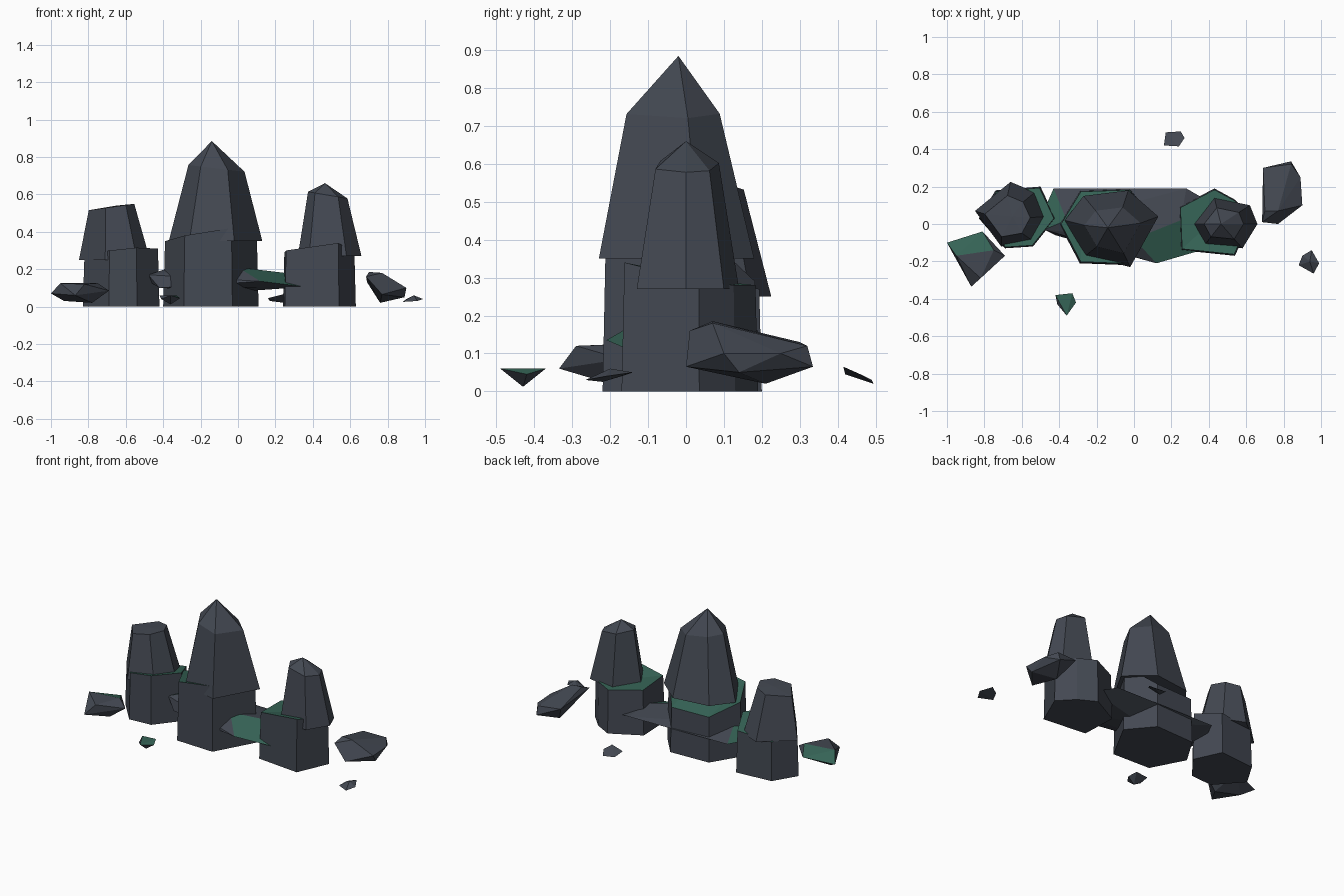
import bpy
import bmesh
from math import radians
from mathutils import Vector

default_cube = bpy.data.objects.get("Cube")
if default_cube:
    bpy.data.objects.remove(default_cube, do_unlink=True)


def make_material(name, colour):
    material = bpy.data.materials.new(name)
    material.use_nodes = True
    material.diffuse_color = (*colour, 1)
    shader = material.node_tree.nodes["Principled BSDF"]
    shader.inputs["Base Color"].default_value = (*colour, 1)
    return material


STONE = make_material("slate_stone", (0.056, 0.065, 0.084))
MOSS = make_material("green_moss", (0.036, 0.125, 0.092))


def finish(name, bm, moss_rule=None):
    """Turn a bmesh into a flat shaded object, with moss where the rule says."""
    bmesh.ops.recalc_face_normals(bm, faces=bm.faces)
    bm.normal_update()
    for face in bm.faces:
        face.smooth = False
        face.material_index = int(bool(moss_rule and moss_rule(face)))
    mesh = bpy.data.meshes.new(name)
    bm.to_mesh(mesh)
    bm.free()
    mesh.materials.append(STONE)
    mesh.materials.append(MOSS)
    obj = bpy.data.objects.new(name, mesh)
    bpy.context.collection.objects.link(obj)
    return obj


def loft(bm, rings, tip=None):
    """Skin rings of points, closing the top with a cap or a pointed tip."""
    loops = [[bm.verts.new(point) for point in ring] for ring in rings]
    bm.faces.new(loops[0])
    for lower, upper in zip(loops, loops[1:]):
        for i in range(len(lower)):
            j = (i + 1) % len(lower)
            bm.faces.new((lower[i], lower[j], upper[j], upper[i]))
    top = loops[-1]
    if tip is None:
        bmesh.ops.triangulate(bm, faces=[bm.faces.new(top)])
    else:
        peak = bm.verts.new(tip)
        for i in range(len(top)):
            bm.faces.new((top[i], top[(i + 1) % len(top)], peak))


def plinth(name, outline, taper=0.96):
    """Uneven prism; each outline point holds x, y and its height at the top."""
    centre = sum((Vector(p) for p in outline), Vector()) / len(outline)
    bottom = [(x, y, 0) for x, y, z in outline]
    top = [(centre.x + (x - centre.x) * taper,
            centre.y + (y - centre.y) * taper, z) for x, y, z in outline]
    bm = bmesh.new()
    loft(bm, [bottom, top])
    finish(name, bm, lambda face: face.normal.z > 0.5)


def spire(name, outline, base_z, shoulder, scale, height, tilt, tip):
    """Tapering crystal with a tilted shoulder ring below its tip."""
    middle = sum((Vector(p) for p in outline), Vector((0, 0))) / len(outline)
    bottom = [(x, y, base_z) for x, y in outline]
    upper = []
    for point in outline:
        offset = (Vector(point) - middle) * scale
        spot = Vector(shoulder) + offset
        upper.append((spot.x, spot.y, height + tilt * offset.x))
    bm = bmesh.new()
    loft(bm, [bottom, upper], tip)
    finish(name, bm)


def rock(name, points, moss_directions=(), reach=0.8):
    """Convex faceted boulder; faces near a moss direction turn green."""
    bm = bmesh.new()
    for point in points:
        bm.verts.new(point)
    hull = bmesh.ops.convex_hull(bm, input=bm.verts)
    loose = [v for v in hull["geom_interior"] if isinstance(v, bmesh.types.BMVert)]
    bmesh.ops.delete(bm, geom=loose, context="VERTS")
    bmesh.ops.dissolve_limit(bm, angle_limit=radians(4),
                             verts=bm.verts, edges=bm.edges)
    directions = [Vector(d).normalized() for d in moss_directions]
    finish(name, bm, lambda face: any(face.normal.dot(d) > reach for d in directions))


# Middle pillar
plinth("middle_plinth", [
    (-0.40, 0, 0.35), (-0.29, -0.21, 0.38), (-0.03, -0.22, 0.42),
    (0.11, 0.035, 0.43), (-0.02, 0.19, 0.29), (-0.29, 0.18, 0.29)])
spire("middle_spire", [
    (-0.37, 0.02), (-0.26, -0.17), (-0.02, -0.23),
    (0.13, 0.04), (-0.03, 0.18), (-0.27, 0.15)],
    0.35, (-0.125, -0.02), 0.6, 0.74, -0.12, (-0.14, -0.02, 0.885))

# Left-hand pillar in the front view, with a blunt top
plinth("right_plinth", [
    (-0.83, 0.03, 0.25), (-0.69, -0.13, 0.30), (-0.54, -0.12, 0.315),
    (-0.42, 0.03, 0.31), (-0.50, 0.20, 0.27), (-0.74, 0.18, 0.25)])
spire("right_spire", [
    (-0.85, 0.07), (-0.71, -0.12), (-0.54, -0.09),
    (-0.47, 0.04), (-0.53, 0.17), (-0.66, 0.225)],
    0.25, (-0.655, 0.04), 0.64, 0.535, 0.14, (-0.65, 0.04, 0.54))

# Right-hand pillar in the front view
plinth("left_plinth", [
    (0.24, 0.09, 0.29), (0.25, -0.14, 0.30), (0.54, -0.17, 0.34),
    (0.63, 0.035, 0.29), (0.54, 0.13, 0.28), (0.43, 0.19, 0.28)])
spire("left_spire", [
    (0.32, 0), (0.38, -0.11), (0.58, -0.13),
    (0.66, 0), (0.62, 0.10), (0.43, 0.14)],
    0.27, (0.485, 0), 0.62, 0.595, -0.17, (0.465, 0, 0.66))

# Long slab joining the pillars
rock("long_slab", [
    (-0.43, 0.19, 0.16), (0.28, 0.19, 0.15), (0.40, 0.12, 0.11),
    (0.36, -0.14, 0.105), (0.12, -0.21, 0.135), (0, -0.08, 0.21),
    (-0.5, 0.03, 0.15), (-0.48, -0.03, 0.17), (-0.36, 0.02, 0.21),
    (-0.42, -0.06, 0.10), (0, 0.05, 0.08), (0.25, 0.02, 0.18)],
    [(-0.7, 0.3, 1), (0.5, -0.8, 0.7)], 0.85)

# Fallen boulders
rock("front_boulder", [
    (-1, -0.10, 0.07), (-0.81, -0.04, 0.09), (-0.69, -0.17, 0.085),
    (-0.87, -0.335, 0.06), (-0.95, -0.17, 0.125), (-0.75, -0.14, 0.125),
    (-0.82, -0.29, 0.12), (-0.93, -0.15, 0.03), (-0.78, -0.2, 0.02)],
    [(-0.2, 1, 0.9)])
rock("back_boulder", [
    (0.685, 0.01, 0.16), (0.69, 0.30, 0.13), (0.70, 0.07, 0.185),
    (0.77, 0.07, 0.18), (0.84, 0.335, 0.065), (0.89, 0.25, 0.10),
    (0.90, 0.10, 0.10), (0.77, 0, 0.065), (0.76, 0.21, 0.02),
    (0.84, 0.32, 0.12), (0.89, 0.14, 0.05)])

# Small chips
rock("mossy_chip", [
    (-0.42, -0.38, 0.06), (-0.33, -0.37, 0.06), (-0.31, -0.42, 0.045),
    (-0.36, -0.49, 0.06), (-0.41, -0.43, 0.04), (-0.36, -0.43, 0.012)],
    [(0, 0, 1)], 0.7)
rock("back_chip", [
    (0.16, 0.42, 0.045), (0.17, 0.49, 0.03), (0.25, 0.495, 0.02),
    (0.27, 0.46, 0.045), (0.24, 0.415, 0.065)])
rock("side_chip", [
    (0.88, -0.22, 0.025), (0.90, -0.17, 0.04), (0.95, -0.14, 0.05),
    (0.99, -0.21, 0.04), (0.96, -0.265, 0.03), (0.94, -0.20, 0.06)])
